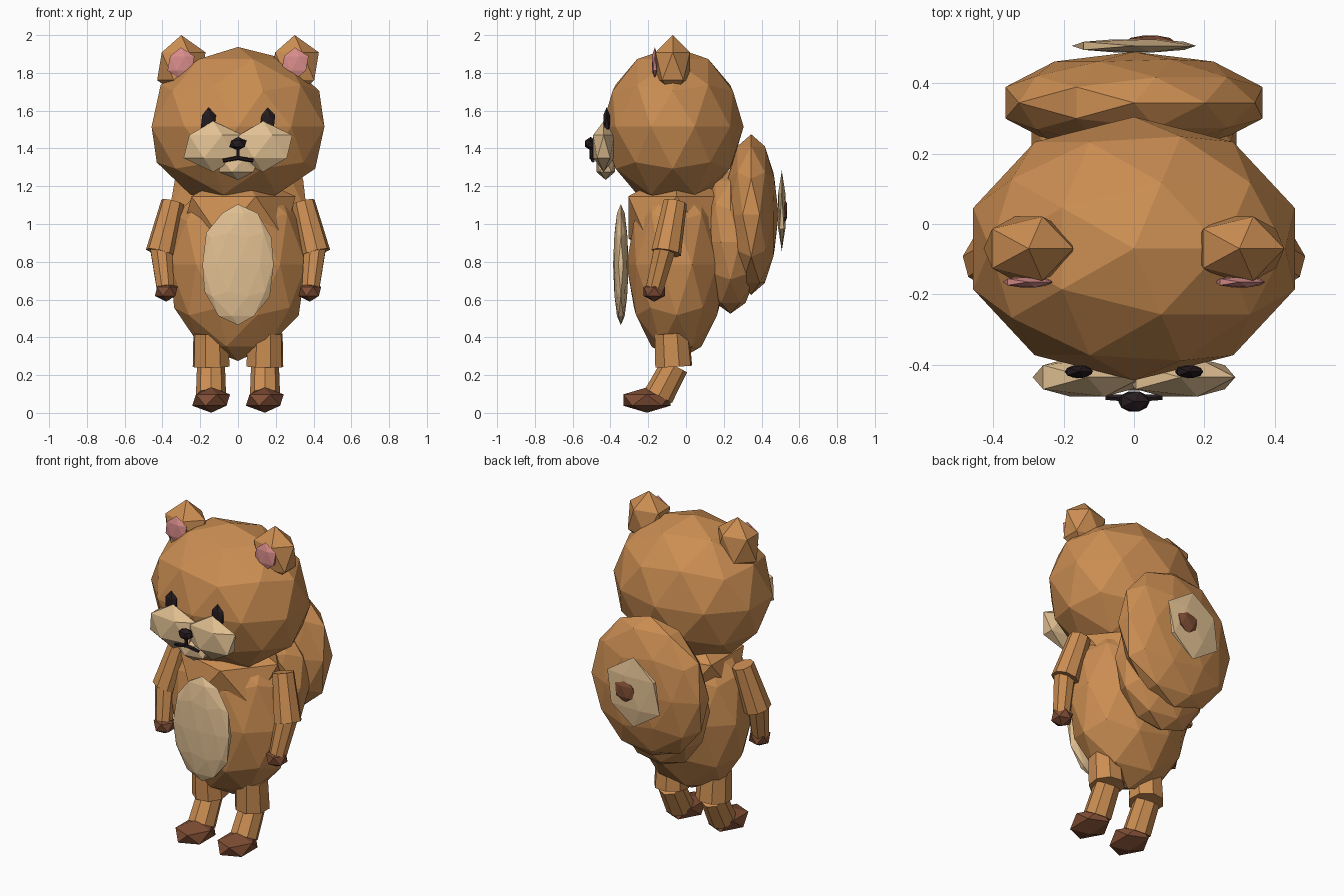
import bpy
from mathutils import Vector


def material(name, rgb):
    m = bpy.data.materials.new(name)
    m.diffuse_color = (*rgb, 1)
    return m


FUR = material("orange_fur", (0.60, 0.27, 0.085))
CREAM = material("cream_fur", (0.76, 0.53, 0.29))
BROWN = material("dark_brown", (0.215, 0.075, 0.035))
PINK = material("pink", (0.70, 0.27, 0.26))
BLACK = material("black", (0.019, 0.011, 0.013))


def ball(name, loc, radii, mat, detail=2):
    """Faceted ellipsoid."""
    bpy.ops.mesh.primitive_ico_sphere_add(subdivisions=detail, radius=1, location=loc)
    ob = bpy.context.object
    ob.name = name
    ob.scale = radii
    ob.data.materials.append(mat)
    return ob


def limb(name, a, b, ra, rb, mat, sides=8):
    """Flat-sided tapered tube running from a to b."""
    a, b = Vector(a), Vector(b)
    d = a - b
    bpy.ops.mesh.primitive_cone_add(vertices=sides, radius1=rb, radius2=ra,
                                    depth=d.length, location=(a + b) / 2)
    ob = bpy.context.object
    ob.name = name
    ob.rotation_euler = d.to_track_quat('Z', 'Y').to_euler()
    ob.data.materials.append(mat)
    return ob


# Head and torso
ball("head", (0, -0.07, 1.515), (0.481, 0.375, 0.422), FUR)
ball("body", (0, -0.05, 0.785), (0.378, 0.265, 0.51), FUR)
ball("chest", (0, -0.05, 1.035), (0.34, 0.30, 0.25), FUR, 1)
ball("belly_patch", (0, -0.345, 0.785), (0.198, 0.041, 0.32), CREAM)

# Face
ball("chin", (0, -0.425, 1.31), (0.115, 0.058, 0.077), CREAM, 1)
ball("nose", (0, -0.505, 1.425), (0.05, 0.034, 0.036), BLACK, 1)
limb("mouth_stem", (0, -0.5, 1.41), (0, -0.5, 1.345), 0.01, 0.01, BLACK, 6)

# Tail
ball("tail_base", (0, 0.235, 0.905), (0.307, 0.16, 0.38), FUR)
ball("tail_fluff", (0, 0.345, 1.05), (0.385, 0.145, 0.425), FUR)
ball("tail_patch", (0, 0.507, 1.07), (0.198, 0.022, 0.213), CREAM, 1)
ball("tail_spot", (0.046, 0.519, 1.07), (0.078, 0.02, 0.075), BROWN, 1)

# Paired parts
for side, s in (("left", -1), ("right", 1)):
    ball(side + "_ear", (s * 0.3, -0.07, 1.835), (0.143, 0.107, 0.165), FUR, 1)
    ball(side + "_inner_ear", (s * 0.302, -0.165, 1.85), (0.08, 0.018, 0.085), PINK, 1)
    ball(side + "_eye", (s * 0.157, -0.42, 1.543), (0.045, 0.021, 0.075), BLACK, 1)
    ball(side + "_muzzle", (s * 0.132, -0.436, 1.41), (0.175, 0.065, 0.135), CREAM, 1)
    limb(side + "_mouth", (0, -0.497, 1.35), (s * 0.08, -0.492, 1.335),
         0.011, 0.01, BLACK, 6)

    # Arm
    limb(side + "_upper_arm", (s * 0.345, -0.057, 1.115), (s * 0.41, -0.105, 0.848),
         0.063, 0.08, FUR)
    limb(side + "_forearm", (s * 0.407, -0.112, 0.87), (s * 0.385, -0.165, 0.665),
         0.062, 0.05, FUR)
    ball(side + "_hand", (s * 0.38, -0.168, 0.643), (0.067, 0.066, 0.054), BROWN, 1)

    # Leg
    limb(side + "_thigh", (s * 0.145, -0.075, 0.42), (s * 0.142, -0.065, 0.245),
         0.095, 0.102, FUR)
    limb(side + "_shin", (s * 0.143, -0.06, 0.25), (s * 0.143, -0.145, 0.09),
         0.074, 0.08, FUR)
    ball(side + "_foot", (s * 0.142, -0.207, 0.068), (0.112, 0.147, 0.067), BROWN, 1)
